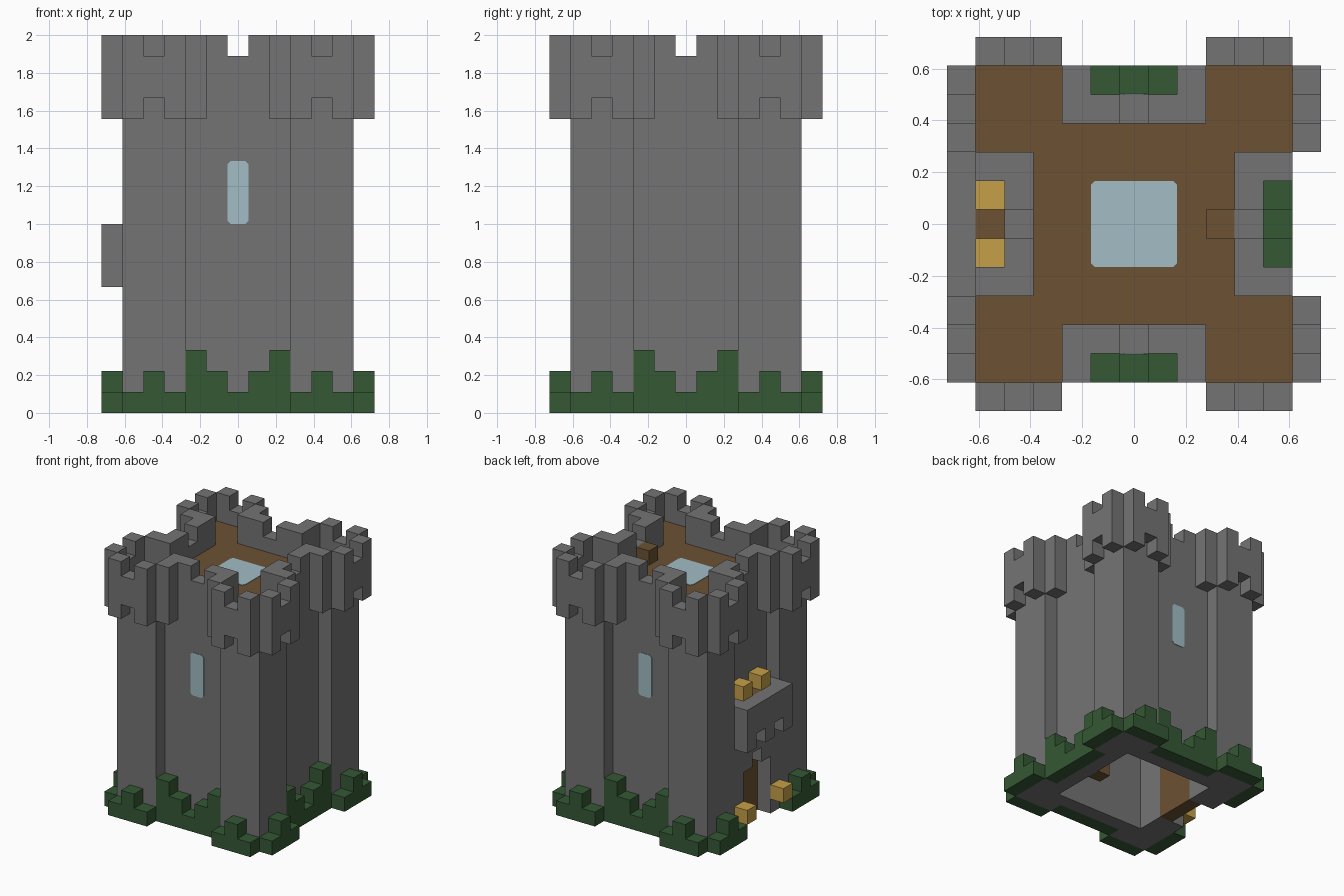
import bpy
import bmesh
from mathutils import Vector

old = bpy.data.objects.get("Cube")
if old:
    bpy.data.objects.remove(old, do_unlink=True)

U = 2 / 18  # edge of one block


def material(name, rgb):
    m = bpy.data.materials.new(name)
    m.use_nodes = True
    m.diffuse_color = (*rgb, 1)
    bsdf = m.node_tree.nodes["Principled BSDF"]
    bsdf.inputs["Base Color"].default_value = (*rgb, 1)
    bsdf.inputs["Roughness"].default_value = 0.9
    return m


stone = material("grey stone", (0.175, 0.175, 0.175))
wood = material("brown wood", (0.150, 0.085, 0.033))
hedge = material("dark green", (0.035, 0.098, 0.035))
lamp = material("amber", (0.56, 0.35, 0.063))
glass = material("pale blue glass", (0.36, 0.51, 0.56))

blocks = {}  # block position -> part name
parts = {}   # part name -> material


def fill(part, mat, xs, ys, zs, turns=0):
    """Fill inclusive x and y ranges and a bottom/top z range, turned by quarters."""
    parts[part] = mat
    for x in range(xs[0], xs[1] + 1):
        for y in range(ys[0], ys[1] + 1):
            p = (x, y)
            for _ in range(turns):
                p = (-p[1], p[0])
            for z in range(*zs):
                blocks[(*p, z)] = part


# Body, floor and battlements, repeated on all four sides
for side in range(4):
    fill("tower_wall", stone, (-2, 2), (-4, -4), (0, 18), side)
    fill("tower_corner", stone, (3, 5), (-5, -3), (0, 15), side)
    fill("roof_floor", wood, (3, 5), (-5, -3), (15, 16), side)
    for x in (-2, 2):
        fill("battlement", stone, (x, x), (-5, -5), (14, 18), side)
    for x in (-4, 4):
        fill("battlement", stone, (x - 1, x + 1), (-6, -6), (14, 18), side)
        for z in (14, 17):
            for key in [k for k in blocks if k[2] == z and blocks[k] == "battlement"]:
                if sorted((abs(key[0]), abs(key[1]))) == [4, 6]:
                    del blocks[key]

    # Stepped hedge around the foot
    for s in (-1, 1):
        fill("hedge_base", hedge, (4 * s - 1, 4 * s + 1), (-6, -6), (0, 1), side)
        fill("hedge_base", hedge, (4 * s, 4 * s), (-6, -6), (0, 2), side)
    if side != 3:
        for x in range(-2, 3):
            fill("hedge_base", hedge, (x, x), (-5, -5), (0, 1 + abs(x)), side)

# Hollow inside, central crenels
for key in list(blocks):
    x, y, z = key
    inside = max(abs(x), abs(y)) <= 3
    crenel = z == 17 and sorted((abs(x), abs(y))) == [0, 4]
    if inside or crenel:
        del blocks[key]
fill("roof_floor", wood, (-3, 3), (-3, 3), (15, 16))
fill("ladder_post", wood, (3, 3), (0, 0), (0, 17))

# Gate with stepped arch
fill("gate_door", wood, (-4, -4), (-1, 1), (0, 5))
fill("gate_arch", stone, (-5, -5), (-2, 2), (5, 9))
for s in (-1, 1):
    fill("gate_arch", stone, (-5, -5), (2 * s, 2 * s), (0, 5))
    fill("gate_arch", stone, (-5, -5), (s, s), (4, 5))
    fill("gate_lamp", lamp, (-6, -6), (2 * s, 2 * s), (1, 2))
    fill("balcony_lamp", lamp, (-5, -5), (s, s), (9, 10))

# Balcony with toothed underside
fill("balcony", stone, (-6, -6), (-2, 2), (7, 9))
for y in (-2, 0, 2):
    fill("balcony", stone, (-6, -6), (y, y), (6, 7))
fill("balcony_hatch", wood, (-5, -5), (0, 0), (8, 9))


def build(part, mat):
    """Skin the exposed sides of one part's blocks."""
    bm = bmesh.new()
    for cell in [c for c, name in blocks.items() if name == part]:
        centre = Vector(cell) + Vector((0, 0, 0.5))
        for axis in range(3):
            for sign in (-1, 1):
                n = Vector((0, 0, 0))
                n[axis] = sign
                if tuple(int(a + b) for a, b in zip(cell, n)) in blocks:
                    continue
                a = Vector((0, 0, 0))
                a[(axis + 1) % 3] = 0.5
                b = n.cross(a)
                mid = centre + n / 2
                ring = (mid - a - b, mid + a - b, mid + a + b, mid - a + b)
                bm.faces.new([bm.verts.new(v * U) for v in ring])
    bmesh.ops.remove_doubles(bm, verts=bm.verts, dist=U / 100)
    bmesh.ops.dissolve_limit(bm, angle_limit=0.01, verts=bm.verts, edges=bm.edges)
    finish(bm, part, mat)


def finish(bm, name, mat):
    mesh = bpy.data.meshes.new(name)
    bm.to_mesh(mesh)
    bm.free()
    mesh.materials.append(mat)
    bpy.context.collection.objects.link(bpy.data.objects.new(name, mesh))


def pane(name, centre, size, axis):
    """Thin plate with clipped corners, facing along an axis."""
    bm = bmesh.new()
    bmesh.ops.create_cube(bm, size=1)
    size = Vector(size)
    size[axis] = 0.008 / U
    for v in bm.verts:
        v.co = (Vector(centre) + v.co * size) * U
    edges = [e for e in bm.edges
             if abs((e.verts[0].co - e.verts[1].co).normalized()[axis]) > 0.9]
    bmesh.ops.bevel(bm, geom=edges, offset=0.016, segments=1, affect="EDGES")
    finish(bm, name, glass)


for part, mat in parts.items():
    build(part, mat)

# Glass panes
pane("front_window", (0, -4.5, 10.5), (1, 1, 3), 1)
pane("back_window", (0, 4.5, 10.5), (1, 1, 3), 1)
pane("skylight", (0, 0, 16), (3, 3, 1), 2)
